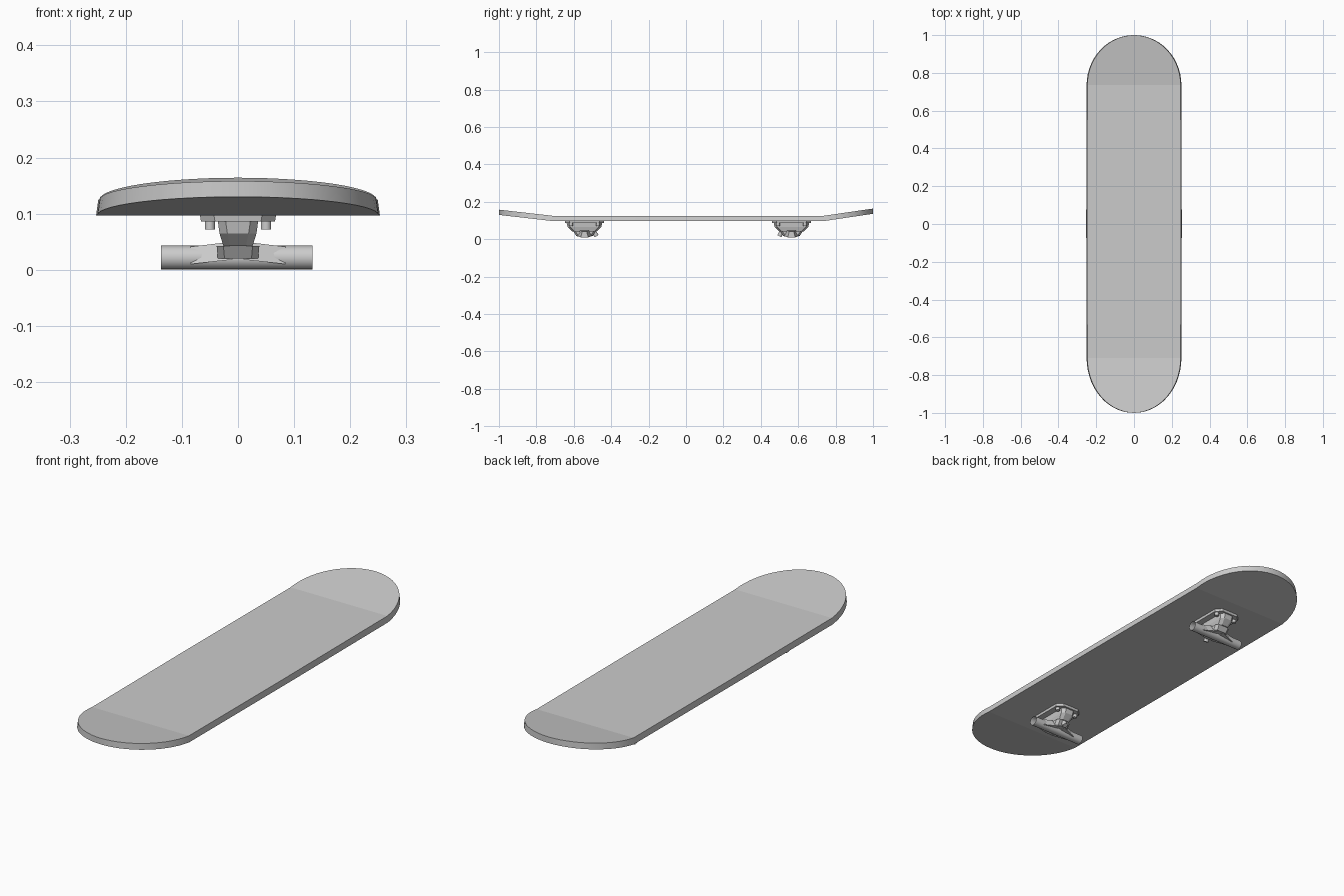
import bpy, bmesh, math
from mathutils import Vector, Matrix

old = bpy.data.objects.get("Cube")
if old:
    bpy.data.objects.remove(old, do_unlink=True)

grey = bpy.data.materials.new("light_grey")
grey.use_nodes = True
COLOUR = (0.6, 0.6, 0.6, 1)
grey.diffuse_color = COLOUR
grey.node_tree.nodes["Principled BSDF"].inputs["Base Color"].default_value = COLOUR


def finish(bm, name):
    bmesh.ops.recalc_face_normals(bm, faces=bm.faces)
    mesh = bpy.data.meshes.new(name)
    bm.to_mesh(mesh)
    bm.free()
    mesh.materials.append(grey)
    ob = bpy.data.objects.new(name, mesh)
    bpy.context.collection.objects.link(ob)
    return ob


def loft(name, rings, place):
    """Closed solid skinned through a stack of equal-sized rings."""
    bm = bmesh.new()
    loops = [[bm.verts.new(place @ Vector(p)) for p in ring] for ring in rings]
    n = len(loops[0])
    for low, high in zip(loops, loops[1:]):
        for i in range(n):
            j = (i + 1) % n
            bm.faces.new((low[i], low[j], high[j], high[i]))
    bm.faces.new(loops[0])
    bm.faces.new(loops[-1])
    return finish(bm, name)


def octagon(hx, hy, c, z, y=0):
    """Rectangle with clipped corners at height z."""
    pts = [(hx, hy - c), (hx - c, hy), (c - hx, hy), (-hx, hy - c),
           (-hx, c - hy), (c - hx, -hy), (hx - c, -hy), (hx, c - hy)]
    return [(px, py + y, z) for px, py in pts]


def rod(name, radius, length, matrix, sides=16, caps=True):
    bm = bmesh.new()
    bmesh.ops.create_cone(bm, cap_ends=caps, segments=sides, radius1=radius,
                          radius2=radius, depth=length, matrix=matrix)
    for f in bm.faces:
        f.smooth = len(f.verts) == 4
    for e in bm.edges:
        e.smooth = abs(e.calc_length() - length) < 0.001
    return finish(bm, name)


# Deck: flat centre, two kicked-up elliptical ends
FRONT, BACK, HALF, THICK = -0.71, 0.735, 0.25, 0.028
STEPS = 14


def deck():
    angles = [i * math.pi / 2 / STEPS for i in range(STEPS + 1)]
    stations = []
    for a in reversed(angles):
        s = math.sin(a)
        stations.append((FRONT - (1 + FRONT) * s, HALF * math.cos(a), 0.033 * s))
    stations.append((0, HALF + 0.002, 0))
    for a in angles:
        s = math.sin(a)
        stations.append((BACK + (1 - BACK) * s, HALF * math.cos(a), 0.039 * s))
    bm = bmesh.new()
    layers = []
    for z, flare in ((0.097, 0.001), (0.097 + THICK, -0.003)):
        right, left = [], []
        for y, w, lift in stations:
            if w < 0.001:
                v = bm.verts.new((0, y, z + lift))
                right.append(v)
                left.append(v)
            else:
                right.append(bm.verts.new((-w - flare, y, z + lift)))
                left.append(bm.verts.new((w + flare, y, z + lift)))
        layers.append((right, left))
    (br, bl), (tr, tl) = layers
    for i in range(len(stations) - 1):
        for r, l in layers:
            bm.faces.new(list(dict.fromkeys((r[i], l[i], l[i + 1], r[i + 1]))))
        for b, t in ((br, tr), (bl, tl)):
            bm.faces.new((b[i], b[i + 1], t[i + 1], t[i])).smooth = True
    for e in bm.edges:
        e.smooth = all(f.smooth for f in e.link_faces)
    return finish(bm, "deck")


deck()

# Trucks: mirrored front to back, kingpin towards the middle
for end, centre, facing in (("front", -0.543, 1), ("back", 0.564, -1)):
    place = Matrix.Translation((0, centre, 0)) @ Matrix.Scale(facing, 4, (0, 1, 0))
    loft(end + "_base_plate", [octagon(0.068, 0.105, 0.025, 0.098),
                               octagon(0.066, 0.103, 0.025, 0.086)], place)
    loft(end + "_pedestal", [octagon(0.036, 0.095, 0.014, 0.087),
                             octagon(0.033, 0.09, 0.014, 0.065),
                             octagon(0.026, 0.065, 0.012, 0.042)], place)
    for sx in (-1, 1):
        for sy in (-1, 1):
            spot = Matrix.Translation((sx * 0.05, sy * 0.072, 0.08))
            rod(end + "_bolt", 0.01, 0.016, place @ spot, 6)
    # Hanger body under the pedestal and its tapering arms
    loft(end + "_hanger", [octagon(0.038, 0.06, 0.012, 0.042),
                           octagon(0.036, 0.045, 0.012, 0.02)], place)
    for sx in (-1, 1):
        arm = [[(sx * x, -h, 0.022 - d), (sx * x, h, 0.022 - d),
                (sx * x, h * 0.6, t), (sx * x, -h * 0.6, t)]
               for x, h, d, t in ((0.01, 0.045, 0.004, 0.05), (0.085, 0.02, 0.012, 0.041))]
        loft(end + "_hanger_arm", arm, place)
    kingpin = Matrix.Translation((0, 0.055, 0.034)) @ Matrix.Rotation(0.5, 4, 'X')
    rod(end + "_kingpin", 0.012, 0.04, place @ kingpin, 8)
    axle = Matrix.Translation((-0.002, 0, 0.0215)) @ Matrix.Rotation(math.pi / 2, 4, 'Y')
    rod(end + "_axle", 0.0215, 0.27, place @ axle, 16, caps=False)
